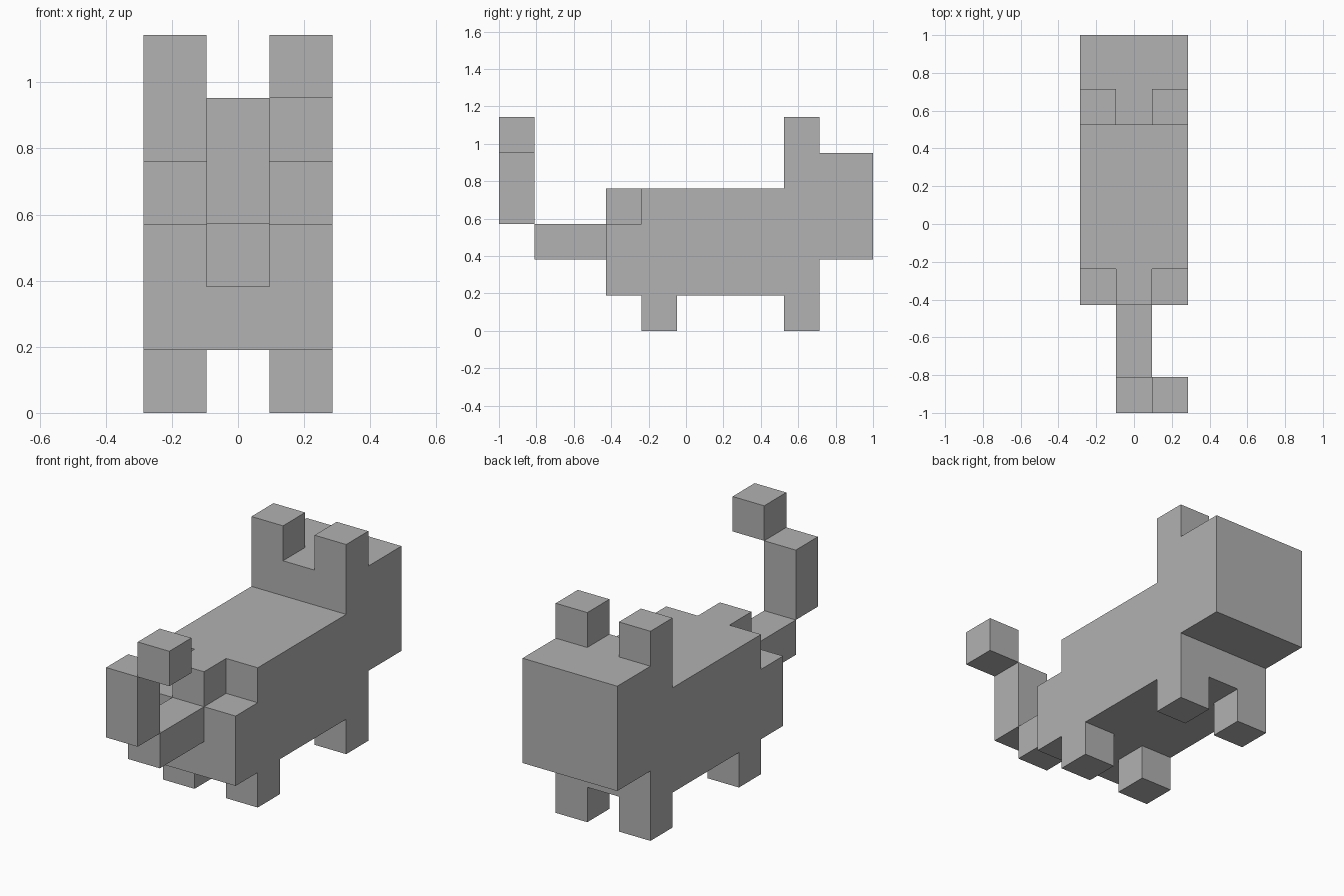
import bpy
import bmesh

cube = bpy.data.objects.get("Cube")
if cube:
    bpy.data.objects.remove(cube, do_unlink=True)

U = 2 / 10.5      # one block
Y0 = -1.0         # tail end

grey = bpy.data.materials.new("plain grey")
grey.use_nodes = True
colour = (0.445, 0.445, 0.445, 1)
grey.diffuse_color = colour
grey.node_tree.nodes["Principled BSDF"].inputs["Base Color"].default_value = colour


def extrude_profile(name, profile, x0, x1):
    """Extrude a side profile, given in blocks as (y, z), from x0 to x1."""
    mesh = bpy.data.meshes.new(name)
    bm = bmesh.new()
    face = bm.faces.new([bm.verts.new((x0 * U, Y0 + y * U, z * U)) for y, z in profile])
    new = bmesh.ops.extrude_face_region(bm, geom=[face])["geom"]
    moved = [v for v in new if isinstance(v, bmesh.types.BMVert)]
    bmesh.ops.translate(bm, verts=moved, vec=((x1 - x0) * U, 0, 0))
    bmesh.ops.recalc_face_normals(bm, faces=bm.faces)
    bm.to_mesh(mesh)
    bm.free()
    mesh.materials.append(grey)
    obj = bpy.data.objects.new(name, mesh)
    bpy.context.collection.objects.link(obj)


def block(name, x, y, z):
    extrude_profile(name, [(y[0], z[0]), (y[1], z[0]), (y[1], z[1]), (y[0], z[1])], *x)


# Torso and overhanging head, with the low shoulder step
extrude_profile("body_and_head",
                [(3, 1), (9, 1), (9, 2), (10.5, 2), (10.5, 5), (8, 5),
                 (8, 4), (4, 4), (4, 3), (3, 3)], -1.5, 1.5)

# Raised middle between the two corner notches
block("rump_ridge", (-0.5, 0.5), (3, 4), (3, 4))

# Paired legs and ears
for side, x in (("left", (0.5, 1.5)), ("right", (-1.5, -0.5))):
    block(side + "_tail_end_leg", x, (4, 5), (0, 1))
    block(side + "_head_end_leg", x, (8, 9), (0, 1))
    block(side + "_ear", x, (8, 9), (5, 6))

# Stepped tail with a sideways tip
block("tail_base", (-0.5, 0.5), (1, 3), (2, 3))
block("tail_upright", (-0.5, 0.5), (0, 1), (3, 5))
block("tail_tip", (0.5, 1.5), (0, 1), (5, 6))
